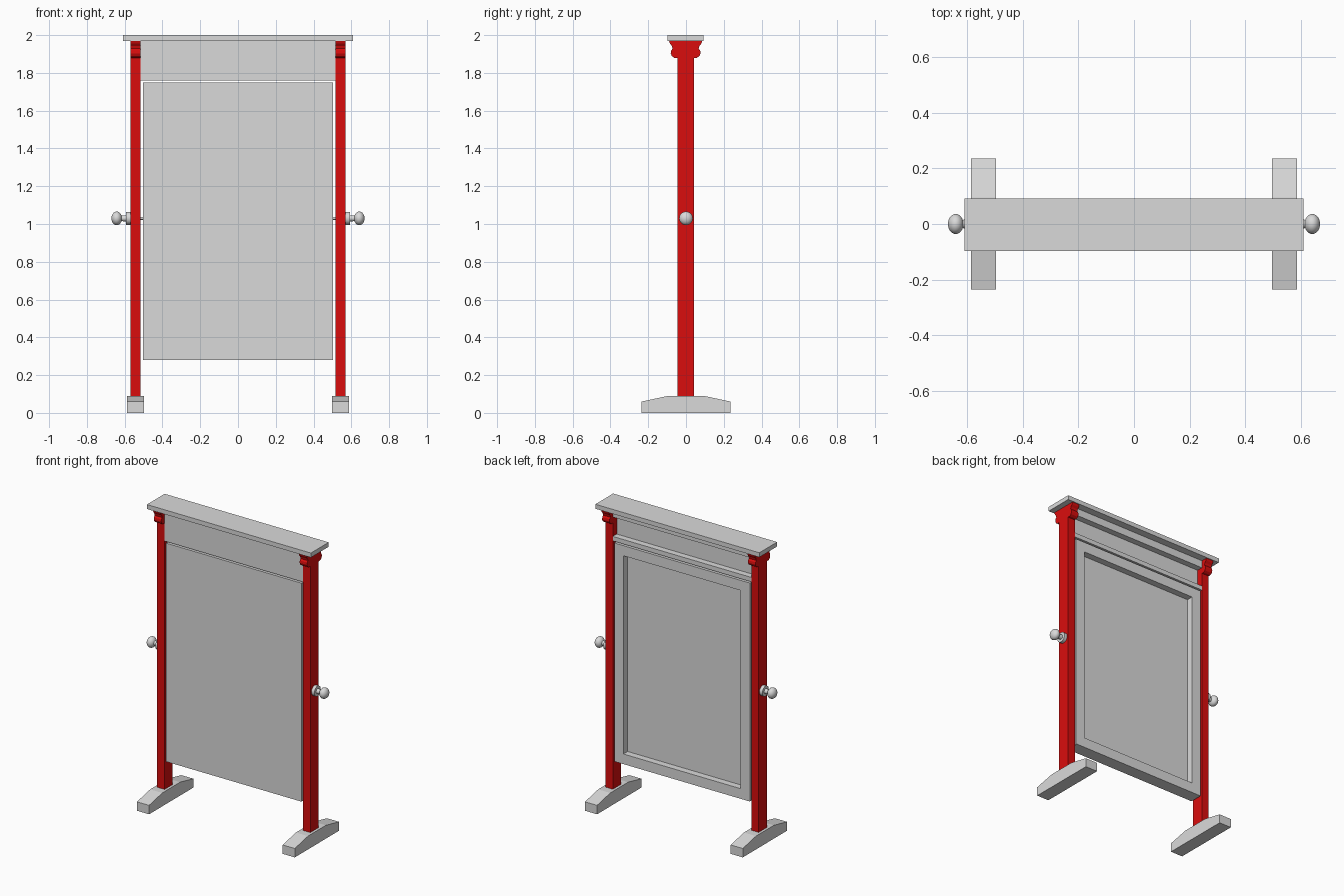
import bpy, bmesh, math
from mathutils import Matrix

cube = bpy.data.objects.get("Cube")
if cube:
    bpy.data.objects.remove(cube, do_unlink=True)


def make_material(name, color):
    mat = bpy.data.materials.new(name)
    mat.use_nodes = True
    mat.diffuse_color = color
    mat.node_tree.nodes["Principled BSDF"].inputs["Base Color"].default_value = color
    return mat


GREY = make_material("light_grey", (0.7, 0.7, 0.7, 1))
RED = make_material("deep_red", (0.7, 0.004, 0.004, 1))


def finish(name, bm, mat, smooth=False):
    bmesh.ops.recalc_face_normals(bm, faces=bm.faces[:])
    mesh = bpy.data.meshes.new(name)
    bm.to_mesh(mesh)
    bm.free()
    mesh.materials.append(mat)
    obj = bpy.data.objects.new(name, mesh)
    bpy.context.collection.objects.link(obj)
    if smooth:
        bpy.ops.object.select_all(action="DESELECT")
        obj.select_set(True)
        bpy.context.view_layer.objects.active = obj
        bpy.ops.object.shade_smooth_by_angle(angle=math.radians(40))
    return obj


def prism(name, profile, x0, x1, mat):
    """Extrude a (y, z) outline along x."""
    bm = bmesh.new()
    face = bm.faces.new([bm.verts.new((x0, y, z)) for y, z in profile])
    ext = bmesh.ops.extrude_face_region(bm, geom=[face])
    verts = [v for v in ext["geom"] if isinstance(v, bmesh.types.BMVert)]
    bmesh.ops.translate(bm, verts=verts, vec=(x1 - x0, 0, 0))
    return finish(name, bm, mat)


def rect(y0, y1, z0, z1):
    return [(y0, z0), (y1, z0), (y1, z1), (y0, z1)]


def mirrored(half, shift=0):
    """Complete a half outline listed from bottom to top."""
    return [(y + shift, z) for y, z in half] + [(shift - y, z) for y, z in reversed(half)]


def lathe(name, outline, origin, side, mat, steps=32):
    """Revolve an (x, radius) outline about the x axis."""
    bm = bmesh.new()
    verts = [bm.verts.new((side * x, 0, r)) for x, r in outline]
    edges = [bm.edges.new(pair) for pair in zip(verts, verts[1:])]
    bmesh.ops.spin(bm, geom=verts + edges, cent=(0, 0, 0), axis=(1, 0, 0),
                   angle=math.tau, steps=steps)
    bmesh.ops.remove_doubles(bm, verts=bm.verts[:], dist=0.0002)
    bmesh.ops.transform(bm, matrix=Matrix.Translation(origin), verts=bm.verts[:])
    return finish(name, bm, mat, smooth=True)


FRONT, BACK = -0.045, 0.042
PIVOT_Z = 1.03

foot_half = [(0.235, 0), (0.235, 0.06), (0.095, 0.09)]
corbel_half = [(0.044, 1.88), (0.06, 1.88), (0.073, 1.889), (0.079, 1.903),
               (0.077, 1.918), (0.069, 1.928), (0.073, 1.943), (0.083, 1.955),
               (0.088, 1.97)]

# Turned knob: base disc, neck and slightly flattened ball
ball = [(0.642 - 0.028 * math.cos(a), 0.036 * math.sin(a))
        for a in (math.radians(25 + 155 * i / 14) for i in range(15))]
knob = [(0.568, 0.034), (0.592, 0.034), (0.592, 0.016)] + ball

# Uprights with feet, brackets and knobs on both sides
for side, label in ((1, "left"), (-1, "right")):
    prism(f"{label}_foot", mirrored(foot_half), side * 0.497, side * 0.587, GREY)
    prism(f"{label}_post", rect(FRONT, BACK, 0.09, 1.88), side * 0.515, side * 0.57, RED)
    prism(f"{label}_bracket", mirrored(corbel_half, -0.002), side * 0.515, side * 0.57, RED)
    lathe(f"{label}_knob", knob, (0, 0, PIVOT_Z), side, GREY)
    lathe(f"{label}_pivot_pin", [(0.5, 0.008), (0.52, 0.008)], (0, 0, PIVOT_Z), side, GREY, 12)

# Top cap
prism("top_cap", rect(-0.097, 0.092, 1.97, 2.0), -0.61, 0.61, GREY)

# Header board, hollowed at the back between two rails
header = [(FRONT, 1.76), (BACK, 1.76), (BACK, 1.79), (0, 1.79),
          (0, 1.92), (BACK, 1.92), (BACK, 1.97), (FRONT, 1.97)]
prism("header_board", header, -0.515, 0.515, GREY)

# Swinging panel: flat front, framed recess at the back
bm = bmesh.new()
bmesh.ops.create_cube(bm, size=1, matrix=Matrix.Translation((0, (FRONT + BACK) / 2, 1.0145))
                      @ Matrix.Diagonal((1.008, BACK - FRONT, 1.469, 1)))
bm.normal_update()
back = [f for f in bm.faces if f.normal.y > 0.9]
bmesh.ops.inset_region(bm, faces=back, thickness=0.068, use_even_offset=True)
ext = bmesh.ops.extrude_face_region(bm, geom=back)
bmesh.ops.delete(bm, geom=back, context="FACES_ONLY")
bmesh.ops.translate(bm, verts=[v for v in ext["geom"] if isinstance(v, bmesh.types.BMVert)],
                    vec=(0, -0.045, 0))
finish("swing_panel", bm, GREY)
